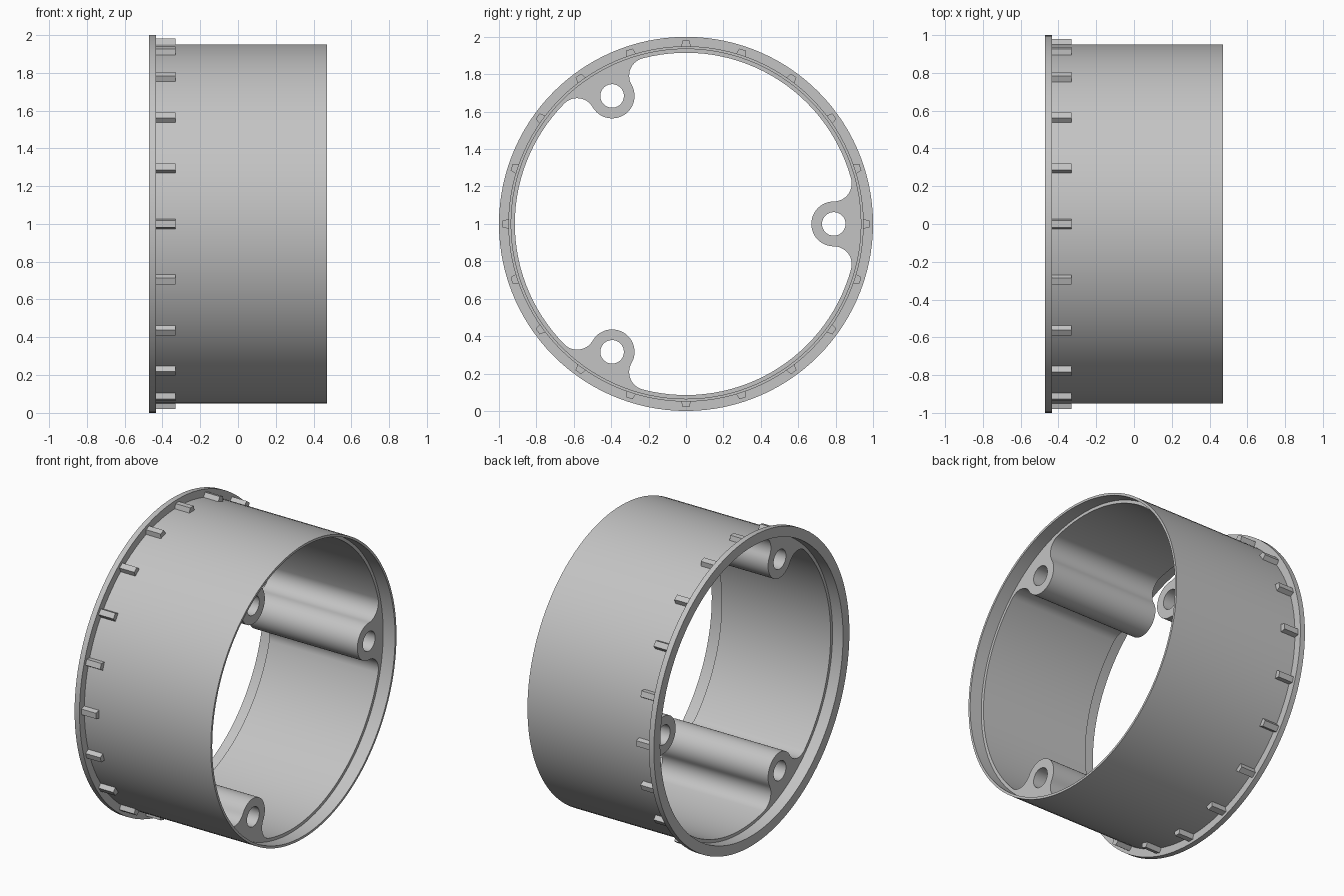
import bpy, bmesh
from math import sin, cos, atan2, tau, pi, radians
from mathutils import Matrix, Vector

cube = bpy.data.objects.get("Cube")
if cube:
    bpy.data.objects.remove(cube, do_unlink=True)

grey = bpy.data.materials.new("plain grey")
grey.use_nodes = True
GREY = (0.55, 0.55, 0.55, 1)
grey.diffuse_color = GREY
grey.node_tree.nodes["Principled BSDF"].inputs["Base Color"].default_value = GREY

# Local z becomes the ring axis (world x); local x, y become world y, z
TO_WORLD = Matrix.Translation((0, 0, 1)) @ Matrix(
    ((0, 0, 1, 0), (1, 0, 0, 0), (0, 1, 0, 0), (0, 0, 0, 1)))

BACK, FRONT = -0.47, 0.47            # flange end and open end
FLANGE = -0.435
CORE_BACK, CORE_FRONT = -0.395, 0.385
OUTER, LIP, BORE = 0.95, 0.935, 0.915
BOSS_AT, BOSS_R, HOLE_R = 0.79, 0.12, 0.063
SEGMENTS = 120


def finish(name, bm):
    bmesh.ops.remove_doubles(bm, verts=bm.verts, dist=1e-5)
    bmesh.ops.recalc_face_normals(bm, faces=bm.faces)
    bm.transform(TO_WORLD)
    mesh = bpy.data.meshes.new(name)
    bm.to_mesh(mesh)
    bm.free()
    mesh.materials.clear()
    mesh.materials.append(grey)
    obj = bpy.data.objects.new(name, mesh)
    bpy.context.collection.objects.link(obj)
    bpy.ops.object.select_all(action='DESELECT')
    obj.select_set(True)
    bpy.context.view_layer.objects.active = obj
    bpy.ops.object.shade_smooth_by_angle(angle=radians(30))
    return obj


def arc(cx, cy, r, start, end, n):
    return [(cx + r * cos(start + (end - start) * i / n),
             cy + r * sin(start + (end - start) * i / n)) for i in range(n + 1)]


def turn(points, angle):
    c, s = cos(angle), sin(angle)
    return [(x * c - y * s, x * s + y * c) for x, y in points]


# Outer shell with flange: a closed profile spun about the axis
bm = bmesh.new()
profile = [(LIP, BACK), (1, BACK), (1, FLANGE), (OUTER, FLANGE),
           (OUTER, FRONT), (LIP, FRONT)]
verts = [bm.verts.new((r, 0, z)) for r, z in profile]
edges = [bm.edges.new((verts[i], verts[i - 1])) for i in range(len(verts))]
bmesh.ops.spin(bm, geom=verts + edges, cent=(0, 0, 0), axis=(0, 0, 1),
               angle=tau, steps=SEGMENTS, use_duplicate=False)
finish("flanged_shell", bm)

# Inner wall outline: boss, tangent fillets and bore, repeated three times
fillet = (BORE**2 - BOSS_AT**2 - BOSS_R**2) / (2 * (BORE + BOSS_R))
fy = BOSS_R + fillet
fa = atan2(fy, BOSS_AT)
third = arc(BOSS_AT, 0, BOSS_R, 1.5 * pi, pi / 2, 24)
third += arc(BOSS_AT, fy, fillet, -pi / 2, -tau + fa + tau, 14)[1:]
third += arc(0, 0, BORE, fa, tau / 3 - fa, 30)[1:]
third += turn(arc(BOSS_AT, -fy, fillet, -fa, pi / 2, 14), tau / 3)[1:-1]
outline = [p for k in range(3) for p in turn(third, k * tau / 3)]

loops = [arc(0, 0, OUTER - 0.01, 0, tau, SEGMENTS)[:-1], outline]
for k in range(3):
    loops.append(turn(arc(BOSS_AT, 0, HOLE_R, 0, tau, 32)[:-1], k * tau / 3))

# Inner wall with screw bosses: filled outline extruded along the axis
curve = bpy.data.curves.new("wall_outline", 'CURVE')
curve.dimensions = '2D'
curve.fill_mode = 'BOTH'
curve.extrude = (CORE_FRONT - CORE_BACK) / 2
for loop in loops:
    spline = curve.splines.new('POLY')
    spline.points.add(len(loop) - 1)
    for point, (x, y) in zip(spline.points, loop):
        point.co = (x, y, 0, 1)
    spline.use_cyclic_u = True
helper = bpy.data.objects.new("wall_outline", curve)
bpy.context.collection.objects.link(helper)
depsgraph = bpy.context.evaluated_depsgraph_get()
mesh = bpy.data.meshes.new_from_object(helper.evaluated_get(depsgraph))
bm = bmesh.new()
bm.from_mesh(mesh)
bpy.data.meshes.remove(mesh)
bpy.data.objects.remove(helper, do_unlink=True)
bmesh.ops.translate(bm, verts=bm.verts, vec=(0, 0, (CORE_FRONT + CORE_BACK) / 2))
finish("inner_wall_with_bosses", bm)

# Twenty tapered grip ribs behind the flange
bm = bmesh.new()
rib = [(OUTER - 0.01, -0.028), (0.98, -0.018), (0.98, 0.018), (OUTER - 0.01, 0.028)]
for k in range(20):
    section = turn(rib, k * tau / 20)
    face = bm.faces.new([bm.verts.new((x, y, FLANGE - 0.01)) for x, y in section])
    grown = bmesh.ops.extrude_face_region(bm, geom=[face], use_keep_orig=True)
    moved = [g for g in grown["geom"] if isinstance(g, bmesh.types.BMVert)]
    bmesh.ops.translate(bm, verts=moved, vec=Vector((0, 0, -0.33 - FLANGE + 0.01)))
finish("grip_ribs", bm)
